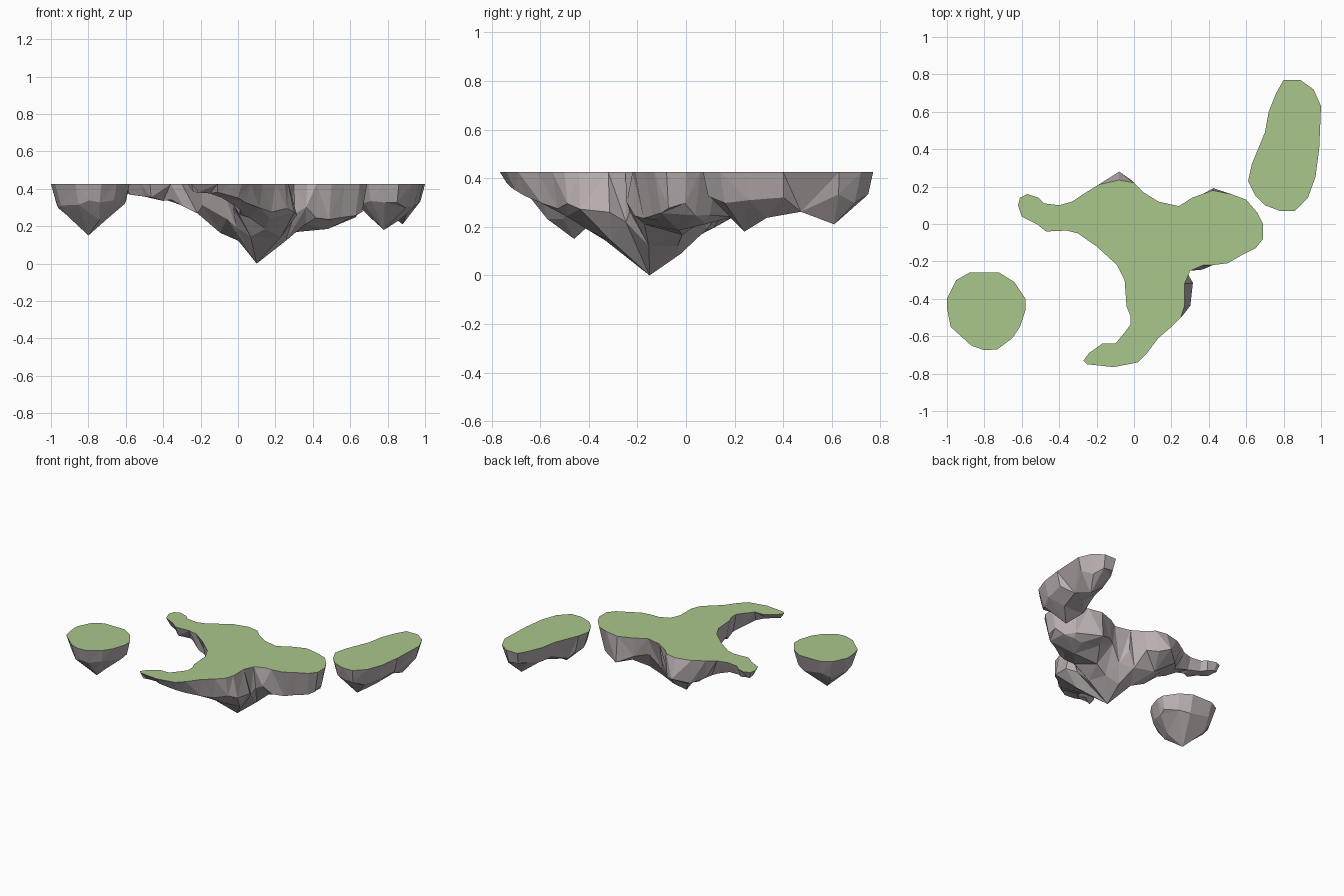
import bpy, bmesh, math, random
from mathutils import Vector
from mathutils.geometry import delaunay_2d_cdt, intersect_point_line

if "Cube" in bpy.data.objects:
    bpy.data.objects.remove(bpy.data.objects["Cube"])

TOP = 0.425
random.seed(4)

def material(name, color):
    m = bpy.data.materials.new(name)
    m.diffuse_color = (*color, 1)
    m.use_nodes = True
    m.node_tree.nodes["Principled BSDF"].inputs["Base Color"].default_value = m.diffuse_color
    return m

ROCK = material("rock", (0.49, 0.43, 0.44))
GRASS = material("grass", (0.40, 0.57, 0.26))

def inside(p, poly):
    hit = False
    for a, b in zip(poly, poly[1:] + poly[:1]):
        if (a.y > p.y) != (b.y > p.y) and p.x < (b.x - a.x) * (p.y - a.y) / (b.y - a.y) + a.x:
            hit = not hit
    return hit

def rim_distance(p, poly):
    best = 9
    for a, b in zip(poly, poly[1:] + poly[:1]):
        q, t = intersect_point_line(p, a, b)
        q = a.lerp(b, min(1, max(0, t)))
        best = min(best, (Vector(q[:2]) - p).length)
    return best

def island(name, outline, lobes, steep, step, bulges=()):
    """Flat grassy outline with a faceted rock belly hanging from it.
    lobes: x, y, depth, slope; bulges: x, y, push x, push y, radius."""
    rim = [Vector(p) for p in outline]
    n = len(rim)
    tips = [Vector(l[:2]) for l in lobes]
    pts = list(rim) + tips

    # inset ring that forms the steep cliff under the rim
    for i in range(n):
        t = (rim[(i + 1) % n] - rim[i - 1]).normalized()
        nrm = Vector((t.y, -t.x))
        if not inside(rim[i] + nrm * 0.005, rim):
            nrm.negate()
        p = rim[i] + nrm * random.uniform(0.018, 0.045)
        if inside(p, rim) and rim_distance(p, rim) > 0.012:
            pts.append(p)

    # jittered lattice for the broad facets
    row, y = 0, -0.8
    while y < 0.8:
        x = -1.0 + (row % 2) * step / 2
        while x < 1.0:
            p = Vector((x + random.uniform(-.25, .25) * step, y + random.uniform(-.25, .25) * step))
            if inside(p, rim) and rim_distance(p, rim) > 0.06 and min((p - q).length for q in tips) > step * 0.75:
                pts.append(p)
            x += step
        y += step * 0.87
        row += 1

    verts, _, faces, *_ = delaunay_2d_cdt(pts, [], [list(range(n))], 1, 1e-5)
    bm = bmesh.new()
    made = []
    for p in verts:
        p = Vector(p[:2])
        d = rim_distance(p, rim)
        if d < 1e-3:
            made.append(bm.verts.new((p.x, p.y, TOP)))
            continue
        mass = max(l[2] - l[3] * (p - Vector(l[:2])).length for l in lobes)
        depth = max(0.02, min(steep * d ** 0.5, mass)) * random.uniform(0.92, 1.06)
        for l in lobes:
            if (p - Vector(l[:2])).length < 1e-3:
                depth = l[2]
        q = p.copy()
        for bx, by, px, py, r in bulges:
            q += Vector((px, py)) * max(0, 1 - (p - Vector((bx, by))).length / r)
        made.append(bm.verts.new((q.x, q.y, TOP - depth)))
    for f in faces:
        bm.faces.new([made[i] for i in f])
    # grass lid
    edges = [e for e in bm.edges if e.is_boundary]
    for f in bmesh.ops.contextual_create(bm, geom=edges)["faces"]:
        f.material_index = 1
    bmesh.ops.recalc_face_normals(bm, faces=bm.faces)
    me = bpy.data.meshes.new(name)
    bm.to_mesh(me)
    bm.free()
    me.materials.append(ROCK)
    me.materials.append(GRASS)
    ob = bpy.data.objects.new(name, me)
    bpy.context.collection.objects.link(ob)

# large three-armed island
island("main_island", [
    (-.62, .10), (-.61, .14), (-.57, .16), (-.51, .14), (-.48, .11), (-.40, .10), (-.33, .12),
    (-.27, .16), (-.19, .21), (-.08, .235), (0, .22), (.05, .17), (.13, .12), (.24, .095),
    (.31, .14), (.42, .18), (.52, .16), (.60, .13), (.66, .06), (.69, 0), (.69, -.08),
    (.65, -.13), (.57, -.17), (.50, -.21), (.42, -.22), (.37, -.22), (.30, -.25), (.27, -.32),
    (.27, -.44), (.25, -.50), (.20, -.55), (.13, -.61), (.07, -.69), (.02, -.74), (-.03, -.75),
    (-.11, -.765), (-.25, -.75), (-.27, -.73), (-.24, -.69), (-.17, -.64), (-.10, -.64),
    (-.05, -.58), (-.02, -.54), (-.02, -.49), (-.04, -.44), (-.05, -.30), (-.09, -.22),
    (-.20, -.12), (-.30, -.05), (-.36, -.035), (-.47, -.04), (-.52, 0), (-.60, .04)],
    [(.10, -.15, .425, .75), (.48, -.03, .24, .3), (-.08, .09, .23, .5), (.12, -.40, .24, .5),
     (-.40, .03, .09, .2), (.02, -.64, .09, .3), (-.15, -.71, .05, .1)],
    0.9, 0.11,
    [(.25, -.36, .11, 0, .18), (-.08, .21, 0, .07, .18), (.42, .15, 0, .06, .14), (.38, -.2, 0, -.05, .12)])

# round island, front left
island("round_island", [
    (-1, -.40), (-.95, -.30), (-.88, -.26), (-.72, -.26), (-.64, -.31), (-.58, -.40), (-.58, -.46),
    (-.61, -.55), (-.65, -.61), (-.73, -.67), (-.80, -.675), (-.87, -.65), (-.98, -.55), (-1, -.45)],
    [(-.80, -.46, .275, .5)], 0.63, 0.12)

# long island with two hanging lobes, back right
island("long_island", [
    (.80, .77), (.89, .77), (.96, .72), (1, .63), (.99, .40), (.97, .25), (.93, .14), (.86, .07),
    (.78, .07), (.70, .10), (.65, .15), (.61, .23), (.63, .32), (.70, .49), (.72, .60), (.76, .70)],
    [(.78, .24, .245, .4), (.88, .61, .215, .3)], 0.65, 0.12)
